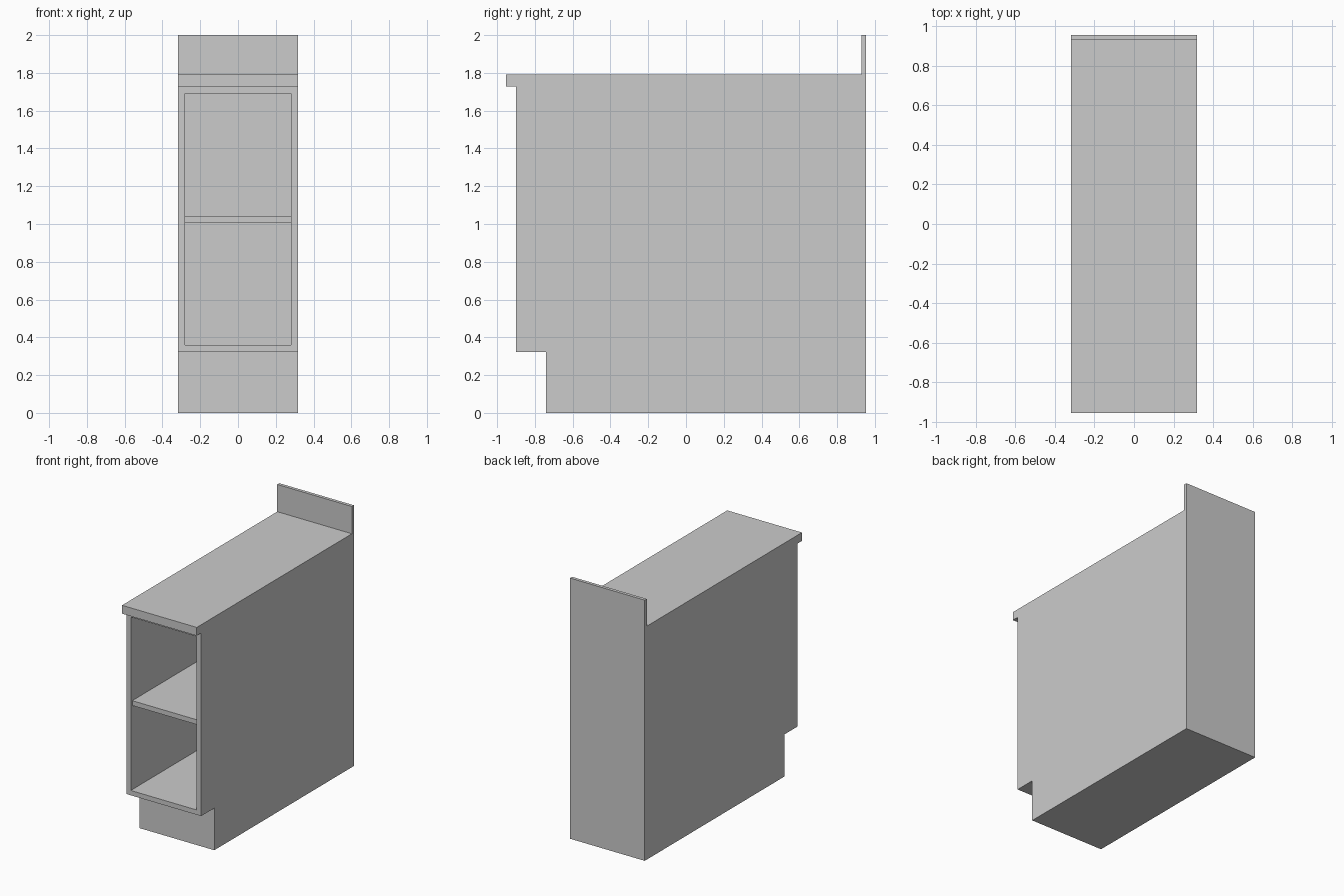
import bpy

if "Cube" in bpy.data.objects:
    bpy.data.objects.remove(bpy.data.objects["Cube"])

HALF_W = 0.317      # half overall width
PANEL = 0.037       # board thickness
BACK = 0.953        # rear plane
FRONT = -0.90       # carcass front plane
Z_LOW, Z_TOP = 0.323, 1.727


def box(name, x, y, z):
    """Axis-aligned box from (min, max) ranges."""
    bpy.ops.mesh.primitive_cube_add(size=1)
    ob = bpy.context.object
    ob.name = name
    ob.location = [(a + b) / 2 for a, b in (x, y, z)]
    ob.scale = [b - a for a, b in (x, y, z)]
    bpy.ops.object.transform_apply(location=True, rotation=False, scale=True)
    return ob


full = (-HALF_W, HALF_W)
inner = (-HALF_W + PANEL, HALF_W - PANEL)
inside_y = (FRONT, BACK - PANEL)

# Recessed toe-kick plinth
box("plinth", full, (-0.74, BACK), (0, Z_LOW))

# Carcass sides
for side, s in (("left", -1), ("right", 1)):
    x = sorted((s * HALF_W, s * (HALF_W - PANEL)))
    box(f"{side}_side_panel", x, (FRONT, BACK), (Z_LOW, Z_TOP))

# Carcass floor, ceiling and back
box("bottom_panel", inner, inside_y, (Z_LOW, Z_LOW + PANEL))
box("top_panel", inner, inside_y, (Z_TOP - PANEL, Z_TOP))
box("back_panel", inner, (BACK - PANEL, BACK), (Z_LOW, Z_TOP))

# Middle shelf, set slightly behind the front edge
box("shelf", inner, (FRONT + 0.018, BACK - PANEL), (1.005, 1.042))

# Overhanging worktop and rear upstand
box("worktop", full, (-0.953, BACK), (Z_TOP, 1.791))
box("backsplash", full, (0.928, BACK), (1.791, 2.0))
